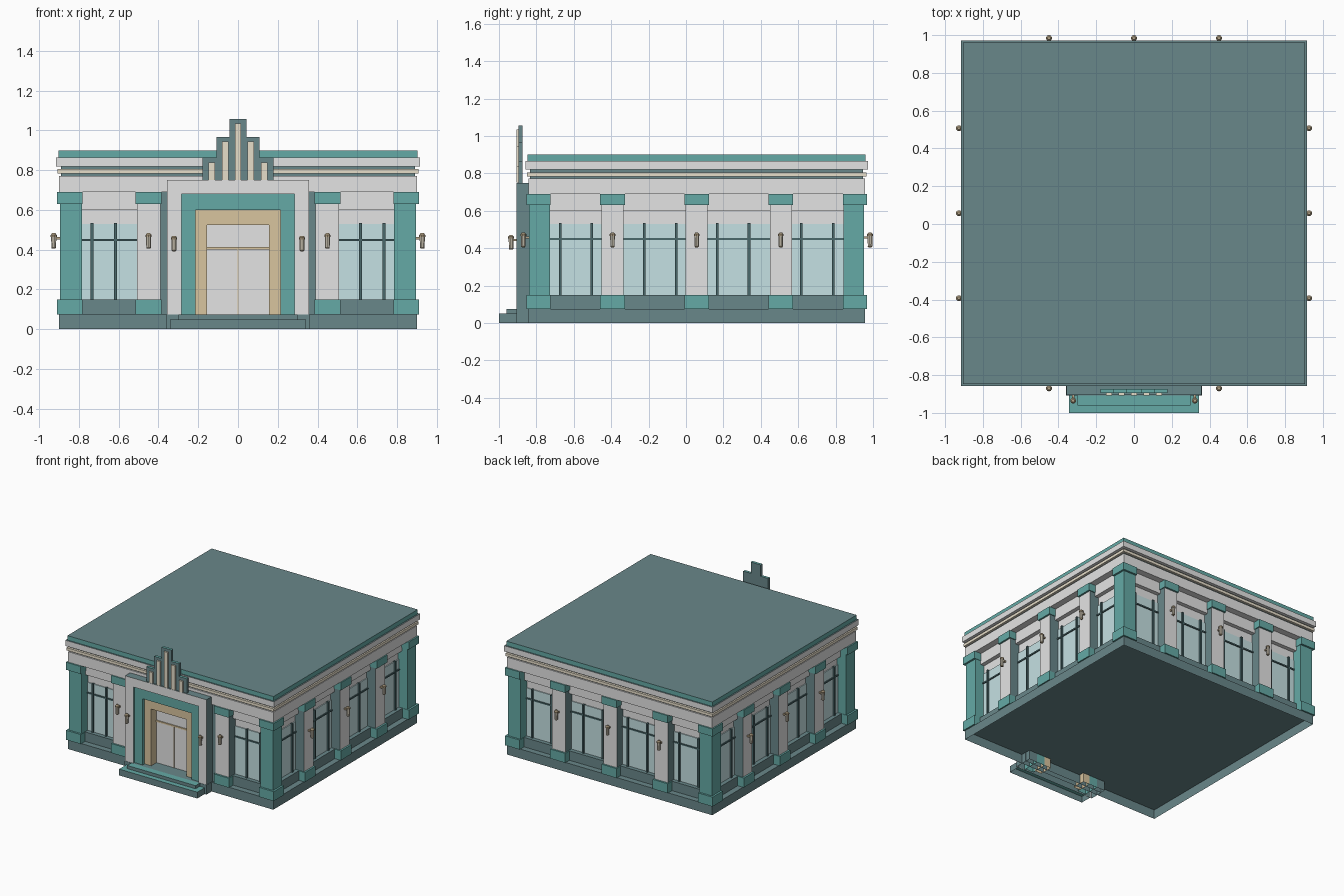
import bpy, bmesh
from math import pi
from mathutils import Matrix, Vector

if "Cube" in bpy.data.objects:
    bpy.data.objects.remove(bpy.data.objects["Cube"], do_unlink=True)


def linear(c):
    c /= 255
    return c / 12.92 if c < 0.04 else ((c + 0.055) / 1.055) ** 2.4


def material(name, *rgb):
    m = bpy.data.materials.new(name)
    col = [linear(c) for c in rgb] + [1]
    m.diffuse_color = col
    m.use_nodes = True
    m.node_tree.nodes["Principled BSDF"].inputs["Base Color"].default_value = col
    return m


GREY = material("pale grey stone", 228, 228, 228)
TEAL = material("teal tile", 101, 170, 166)
SLATE = material("dark slate", 105, 135, 138)
TAN = material("tan door frame", 217, 197, 159)
CREAM = material("cream trim", 232, 223, 203)
GLASS = material("pale glass", 197, 225, 227)
BRONZE = material("lamp bronze", 184, 166, 136)
MULLION = material("window bar slate", 74, 104, 107)

CY, HALF = 0.057, 0.9    # building centre in y, half width


def turn(k):
    """Places a part built for the front onto wall k."""
    return Matrix.Translation((0, CY, 0)) @ Matrix.Rotation(k * pi / 2, 4, "Z")


def finish(name, bm, mats, matrix=Matrix(), hollow=False):
    """Makes the object; hollow parts lose their underside."""
    bmesh.ops.recalc_face_normals(bm, faces=bm.faces)
    if hollow:
        under = [f for f in bm.faces if f.normal.z < -0.9 and f.calc_center_median().z < 0.06]
        bmesh.ops.delete(bm, geom=under, context="FACES")
    bm.transform(matrix)
    me = bpy.data.meshes.new(name)
    bm.to_mesh(me)
    bm.free()
    for m in mats:
        me.materials.append(m)
    ob = bpy.data.objects.new(name, me)
    bpy.context.collection.objects.link(ob)


def block(name, x, y, z, mat, front=None, top=None, matrix=Matrix(), hollow=False):
    """Box from ranges; the front and top faces may have their own colour."""
    bm = bmesh.new()
    size = [r[1] - r[0] for r in (x, y, z)]
    mid = Vector([sum(r) / 2 for r in (x, y, z)])
    bmesh.ops.create_cube(bm, size=1, matrix=Matrix.Translation(mid) @ Matrix.Diagonal((*size, 1)))
    bm.normal_update()
    for f in bm.faces:
        f.material_index = 1 if f.normal.y < -0.9 else 2 if f.normal.z > 0.9 else 0
    finish(name, bm, [mat, front or mat, top or mat], matrix, hollow)


def slab(name, half, z0, z1, mat, top=None, hollow=False):
    block(name, (-half, half), (CY - half, CY + half), (z0, z1), mat, top=top, hollow=hollow)


def on_wall(name, k, x, d, z, mat, front=None):
    """Box on wall k; d is the range of distance out from the centre."""
    block(name, x, (-d[1], -d[0]), z, mat, front, matrix=turn(k))


def arch(name, outer, inner, y, rim, front, reveal):
    """Square door surround down to the ground: outer and inner are (half width, top)."""
    bm = bmesh.new()
    (a, h), (b, g) = outer, inner
    pts = [(-a, 0), (-a, h), (a, h), (a, 0), (b, 0), (b, g), (-b, g), (-b, 0)]
    face = bm.faces.new([bm.verts.new((px, y[0], pz)) for px, pz in pts])
    new = bmesh.ops.extrude_face_region(bm, geom=[face])["geom"]
    bmesh.ops.translate(bm, vec=(0, y[1] - y[0], 0),
                        verts=[v for v in new if isinstance(v, bmesh.types.BMVert)])
    for f in bm.faces:
        if all(abs(v.co.y - y[0]) < 1e-4 for v in f.verts):
            f.material_index = 1
        elif all(abs(v.co.x) < b + 1e-4 and v.co.z < g + 1e-4 for v in f.verts):
            f.material_index = 2
    finish(name, bm, [rim, front, reveal], hollow=True)


def lamp(name, matrix):
    """Small wall lamp: tapered tube, flared cap and bracket."""
    bm = bmesh.new()

    def cone(r0, r1, z0, z1, index):
        vs = bmesh.ops.create_cone(bm, cap_ends=True, segments=10, radius1=r0, radius2=r1,
                                   depth=z1 - z0,
                                   matrix=Matrix.Translation((0, 0, (z0 + z1) / 2)))["verts"]
        for f in {f for v in vs for f in v.link_faces}:
            f.material_index = index

    cone(0.008, 0.013, -0.04, -0.034, 0)
    cone(0.012, 0.013, -0.034, 0.02, 1)
    cone(0.016, 0.016, 0.02, 0.03, 0)
    cone(0.015, 0.008, 0.03, 0.038, 0)
    bmesh.ops.create_cube(bm, size=1, matrix=Matrix.Translation((0, 0.018, 0.012))
                          @ Matrix.Diagonal((0.012, 0.036, 0.012, 1)))
    finish(name, bm, [BRONZE, CREAM], matrix)


# Base open underneath, core walls and stacked cornice
slab("base", HALF, 0, 0.074, SLATE, hollow=True)
slab("core_walls", 0.815, 0.075, 0.69, GREY)
slab("frieze", HALF, 0.69, 0.772, GREY)
slab("lower_cornice_groove", 0.89, 0.772, 0.783, SLATE)
slab("cream_moulding", 0.908, 0.783, 0.805, CREAM)
slab("upper_cornice_groove", 0.89, 0.805, 0.82, SLATE)
slab("cornice", 0.915, 0.82, 0.865, GREY, top=SLATE)
slab("parapet", 0.904, 0.865, 0.9, TEAL, top=SLATE)

# Four walls with lintels, windows, pilasters and lamps
for k, wall in enumerate(("front", "left", "back", "right")):
    if k == 0:
        bays = [(-0.8, -0.48), (0.48, 0.8)]
        bars = [0.617, 0.735]
        columns = [-0.45, 0.45]
    else:
        bays = [(-0.8, -0.48), (-0.42, -0.03), (0.03, 0.42), (0.48, 0.8)]
        bars = [0.11, 0.28, 0.56, 0.73]
        columns = [-0.45, 0, 0.45]
    for bay in bays:
        on_wall(wall + "_lintel", k, bay, (0.8, 0.848), (0.6, 0.69), GREY)
        on_wall(wall + "_sill", k, bay, (0.8, 0.855), (0.075, 0.15), SLATE)
        on_wall(wall + "_glass", k, bay, (0.814, 0.822), (0.15, 0.53), GLASS)
        on_wall(wall + "_crossbar", k, bay, (0.815, 0.83), (0.444, 0.455), MULLION)
    for b in bars:
        for x in (-b, b):
            on_wall(wall + "_window_bar", k, (x - 0.007, x + 0.007), (0.815, 0.835),
                    (0.15, 0.535), MULLION)
    for x in columns:
        on_wall(wall + "_pilaster", k, (x - 0.059, x + 0.059), (0.8, 0.895),
                (0.075, 0.69), SLATE, GREY)
        for part, z in (("foot", (0.075, 0.15)), ("cap", (0.63, 0.69))):
            on_wall(wall + "_pilaster_" + part, k, (x - 0.066, x + 0.066), (0.8, 0.909), z, TEAL)
        lamp(wall + "_lamp", turn(k) @ Matrix.Translation((x, -0.927, 0.445)))
    # Corner column at this wall's left end
    on_wall("corner_column", k, (-0.896, -0.785), (0.785, 0.896), (0.075, 0.69), TEAL)
    for part, z in (("foot", (0.075, 0.15)), ("cap", (0.63, 0.69))):
        on_wall("corner_column_" + part, k, (-0.911, -0.782), (0.782, 0.911), z, TEAL)

# Entrance portal with nested surrounds
block("portal_plinth", (-0.359, 0.359), (-0.907, -0.8), (0, 0.075), SLATE, hollow=True)
arch("portal", (0.357, 0.75), (0.285, 0.68), (-0.905, -0.76), SLATE, GREY, TEAL)
arch("teal_surround", (0.285, 0.68), (0.213, 0.6), (-0.89, -0.76), TEAL, TEAL, TEAL)
arch("door_frame", (0.213, 0.6), (0.155, 0.525), (-0.867, -0.76), TAN, TAN, TAN)
block("doors", (-0.155, 0.155), (-0.8, -0.76), (0.075, 0.525), GREY)
block("transom_bar", (-0.155, 0.155), (-0.808, -0.79), (0.402, 0.414), TAN)
block("door_seam", (-0.003, 0.003), (-0.804, -0.79), (0.075, 0.402), TAN)
for s in (-1, 1):
    block("portal_side_panel", sorted((s * 0.35, s * 0.392)), (-0.83, -0.75), (0.075, 0.69), SLATE)
    lamp("portal_lamp", Matrix.Translation((s * 0.322, -0.935, 0.432)))

# Entrance steps
block("lower_step", (-0.343, 0.343), (-1, -0.9), (0, 0.05), SLATE, top=TEAL, hollow=True)
block("upper_step", (-0.3, 0.3), (-0.96, -0.9), (0.05, 0.075), SLATE, top=TEAL, hollow=True)

# Stepped crest above the portal with cream fins
z0 = 0.75
for half, top, x, fin_top in ((0.178, 0.865, 0.132, 0.84), (0.109, 0.967, 0.065, 0.945),
                              (0.043, 1.057, 0, 1.035)):
    block("crest_tier", (-half, half), (-0.895, -0.873), (z0, top), SLATE, top=TEAL)
    z0 = top
    for c in {-x, x}:
        block("crest_fin", (c - 0.016, c + 0.016), (-0.907, -0.89), (0.752, fin_top), CREAM)
